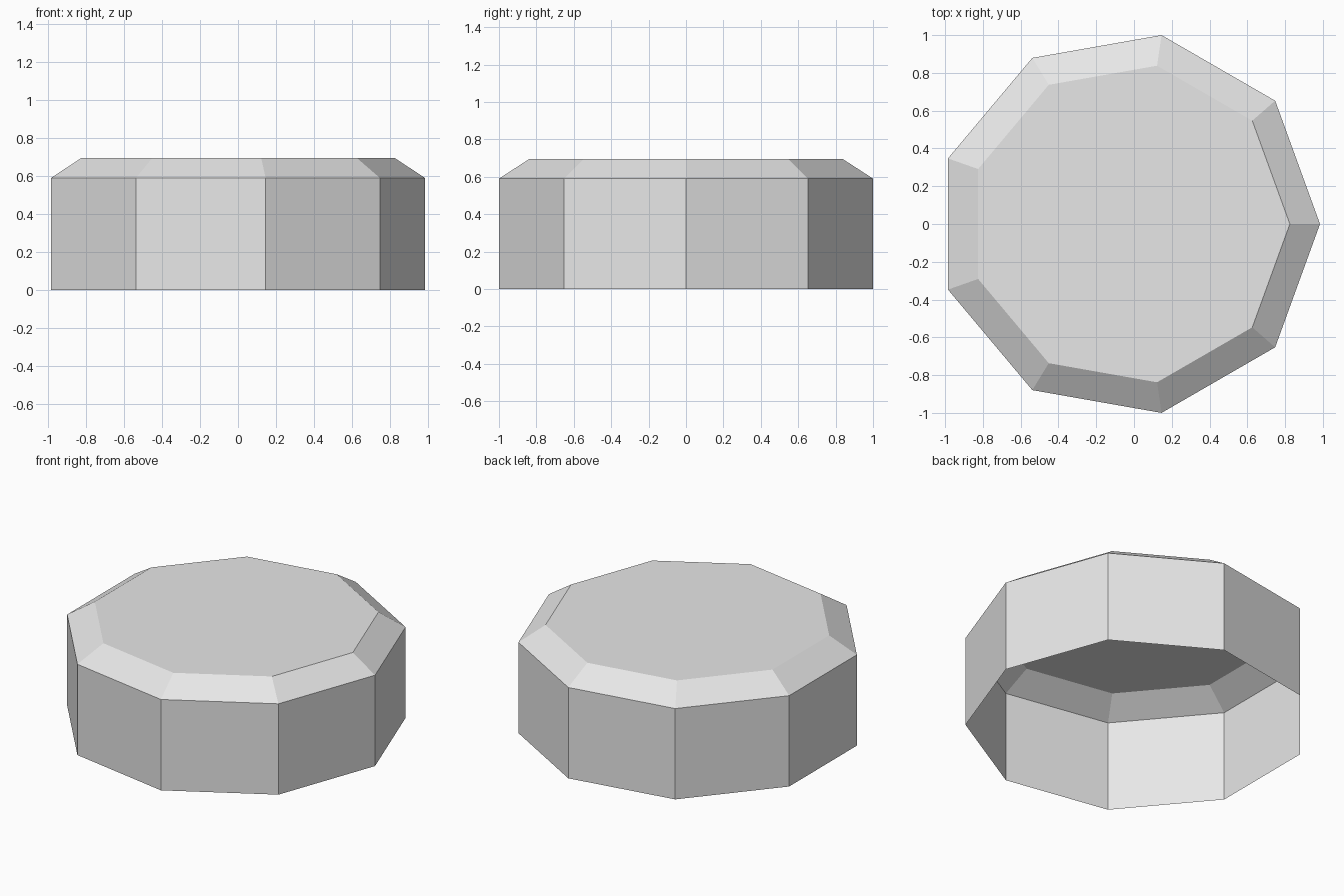
import bpy
import bmesh
from math import cos, sin, tau

SIDES = 9
RADIUS = 1.0154
SHIFT = -0.0306      # centres the odd-sided outline on x
TOP_SCALE = 0.838
SHOULDER_Z = 0.59
TOP_Z = 0.695

cube = bpy.data.objects.get("Cube")
if cube:
    bpy.data.objects.remove(cube, do_unlink=True)

grey = bpy.data.materials.new("light_grey")
grey.use_nodes = True
colour = (0.8, 0.8, 0.8, 1)
grey.diffuse_color = colour
grey.node_tree.nodes["Principled BSDF"].inputs["Base Color"].default_value = colour

bm = bmesh.new()


def ring(z, scale=1):
    """One nine-sided loop of vertices."""
    angles = [tau * i / SIDES for i in range(SIDES)]
    return [bm.verts.new(((RADIUS * cos(a) + SHIFT) * scale,
                          RADIUS * sin(a) * scale, z)) for a in angles]


# Side walls, sloped shoulder and flat lid; the underside stays open
rings = [ring(0), ring(SHOULDER_Z), ring(TOP_Z, TOP_SCALE)]
for low, high in zip(rings, rings[1:]):
    for i in range(SIDES):
        j = (i + 1) % SIDES
        bm.faces.new((low[i], low[j], high[j], high[i]))
bm.faces.new(rings[-1])

mesh = bpy.data.meshes.new("faceted_cap")
bm.to_mesh(mesh)
bm.free()
mesh.materials.append(grey)
cap = bpy.data.objects.new("faceted_cap", mesh)
bpy.context.collection.objects.link(cap)
